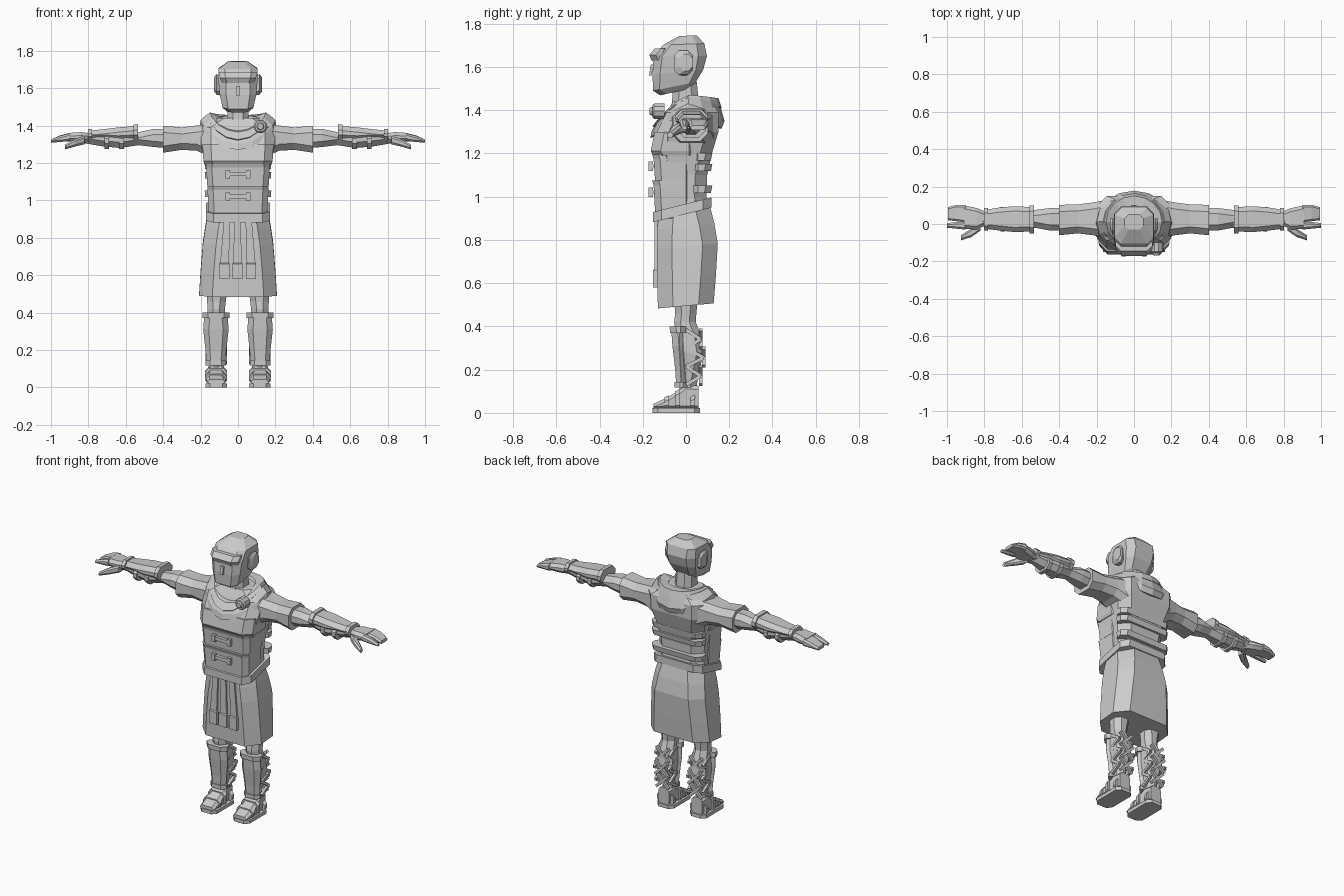
import bpy, bmesh, math
from mathutils import Vector

grey = bpy.data.materials.new("plain_grey")
grey.diffuse_color = (0.6, 0.6, 0.6, 1)


def finish(name, bm):
    bmesh.ops.recalc_face_normals(bm, faces=bm.faces[:])
    me = bpy.data.meshes.new(name)
    bm.to_mesh(me)
    bm.free()
    me.materials.append(grey)
    ob = bpy.data.objects.new(name, me)
    bpy.context.collection.objects.link(ob)
    return ob


def ring(axis, t, a0, a1, b0, b1, c, slope=0.0):
    """Chamfered rectangle across an axis; slope tilts it along b."""
    k = min(c, (a1 - a0) * .49, (b1 - b0) * .49)
    flat = [(a0 + k, b0), (a1 - k, b0), (a1, b0 + k), (a1, b1 - k),
            (a1 - k, b1), (a0 + k, b1), (a0, b1 - k), (a0, b0 + k)]
    put = {'z': lambda a, b, s: (a, b, s), 'x': lambda a, b, s: (s, a, b),
           'y': lambda a, b, s: (a, s, b)}[axis]
    return [put(a, b, t + slope * b) for a, b in flat]


def loft(name, rings, caps=True):
    bm = bmesh.new()
    vs = [[bm.verts.new(p) for p in r] for r in rings]
    n = len(vs[0])
    for r0, r1 in zip(vs, vs[1:]):
        for i in range(n):
            j = (i + 1) % n
            bm.faces.new((r0[i], r0[j], r1[j], r1[i]))
    if caps:
        bm.faces.new(vs[0])
        bm.faces.new(vs[-1])
    return finish(name, bm)


def tower(name, rows, c, slope=0.0):
    """Upright loft, rows of (z, half width, front y, back y)."""
    return loft(name, [ring('z', z, -w, w, f, b, c, slope) for z, w, f, b in rows])


def side_loft(name, s, axis, rows, c):
    """Loft for a limb part, flipped to the other side when s is -1."""
    rings = [ring(axis, *r, c) for r in rows]
    return loft(name, [[(s * x, y, z) for x, y, z in r] for r in rings])


def bars(name, segments, w, t, normal=None):
    """Flat straps laid between pairs of points."""
    bm = bmesh.new()
    for p, q, nrm in segments:
        p, q, nrm = Vector(p), Vector(q), Vector(nrm)
        d = (q - p).normalized()
        u = d.cross(nrm).normalized() * w / 2
        v = nrm.normalized() * t / 2
        e = [[bm.verts.new(o + a * u + b * v) for a, b in
              ((-1, -1), (1, -1), (1, 1), (-1, 1))] for o in (p, q)]
        bm.faces.new(e[0])
        bm.faces.new(e[1])
        for i in range(4):
            j = (i + 1) % 4
            bm.faces.new((e[0][i], e[0][j], e[1][j], e[1][i]))
    return finish(name, bm)


# Head, hair fringe and neck
loft("head", [ring('z', z, -w, w, f, b, c, s) for z, w, f, b, c, s in (
    (1.495, .06, -.12, .02, .03, .22), (1.52, .083, -.152, .045, .03, .2),
    (1.58, .098, -.155, .08, .035, .1), (1.65, .106, -.15, .097, .04, 0),
    (1.705, .105, -.105, .085, .035, .03), (1.744, .05, -.03, .05, .02, .02))])
tower("hair_fringe", ((1.628, .088, -.158, -.08), (1.655, .097, -.17, -.08),
                      (1.685, .1, -.145, -.07)), .03)
tower("neck", ((1.34, .075, -.08, .08), (1.43, .058, -.065, .06),
               (1.53, .056, -.06, .05)), .03)
bars("nose", [((0, -.157, 1.61), (0, -.165, 1.56), (0, -1, 0))], .02, .012)

# Torso under the armour
tower("torso", ((.90, .16, -.13, .108), (1.0, .155, -.135, .095),
                (1.1, .16, -.135, .098), (1.2, .175, -.145, .12),
                (1.3, .198, -.135, .15), (1.39, .2, -.09, .15),
                (1.44, .13, -.06, .12)), .055)

# Overlapping front plates and chest lip
for i, (lo, hi, w) in enumerate(((.93, 1.075, .163), (1.075, 1.195, .17))):
    tower("belly_plate_%d" % i, ((lo, w - .006, -.143, .03), (hi - .02, w, -.15, .03),
                                 (hi, w, -.157, .03)), .03)
tower("chest_plate", ((1.19, .178, -.15, .06), (1.21, .185, -.163, .06),
                      (1.30, .19, -.145, .06)), .045)

# Back straps
for i, z in enumerate((1.035, 1.135, 1.185)):
    tower("back_strap_%d" % i, ((z - .017, .176, .025, .115), (z + .017, .178, .025, .122)), .03)

# Front buckles with end clasps
for z in (1.02, 1.14):
    bars("buckle", [((-.06, -.16, z), (.06, -.16, z), (0, -1, 0)),
                    ((-.055, -.163, z - .022), (-.055, -.163, z + .022), (0, -1, 0)),
                    ((.055, -.163, z - .022), (.055, -.163, z + .022), (0, -1, 0))], .022, .02)

# Belt and skirt
tower("belt", ((.92, .172, -.153, .118), (.967, .17, -.153, .118)), .04, .25)
tower("skirt", ((.495, .208, -.13, .128), (.62, .2, -.133, .138),
                (.77, .188, -.135, .147), (.86, .175, -.133, .132),
                (.95, .158, -.125, .11)), .07, .09)

# Hanging strips, widening towards the hem, with end weights
for x in (-.072, -.003, .07):
    a = .027
    loft("front_strip", [[(x * k - a * h, -.13, z), (x * k + a * h, -.13, z),
                          (x * k + a * h, y, z), (x * k - a * h, y, z)]
                         for z, k, h, y in ((.58, 1, 1, -.152), (.66, 1, 1, -.152),
                                            (.665, 1, .85, -.146), (.91, .8, .6, -.146))])


# Draped cloak around the shoulders
def drape(rx, yf, yb, zf, zs, zb, n=16):
    pts = []
    for i in range(n):
        a = math.tau * i / n
        c, s = math.cos(a), math.sin(a)
        end = zb if s > 0 else zf
        y = (yf + yb) / 2 + (yb - yf) / 2 * s
        pts.append((rx * c, y, zs + (end - zs) * abs(s) ** 1.4))
    return pts


loft("cloak", [drape(.17, -.12, .12, 1.29, 1.37, 1.32),
               drape(.205, -.165, .165, 1.27, 1.39, 1.315),
               drape(.2, -.158, .178, 1.305, 1.43, 1.35),
               drape(.165, -.125, .155, 1.36, 1.46, 1.43),
               drape(.105, -.09, .105, 1.37, 1.44, 1.455),
               drape(.07, -.07, .07, 1.35, 1.41, 1.42)], caps=False)
loft("cloak_fold", [drape(.15, -.14, .13, 1.315, 1.43, 1.41),
                    drape(.165, -.155, .165, 1.325, 1.455, 1.41),
                    drape(.15, -.125, .15, 1.365, 1.47, 1.455),
                    drape(.1, -.085, .1, 1.375, 1.445, 1.455)], caps=False)

# Round cloak pin
for name, r, y0, y1 in (("pin_disc", .037, -.10, -.155), ("pin_boss", .02, -.15, -.168)):
    loft(name, [[(.12 + k * r * math.cos(math.tau * i / 10), y,
                  1.395 + k * r * math.sin(math.tau * i / 10)) for i in range(10)]
                for k, y in ((1, y0), (1, y1 + .008), (.8, y1))])

for s in (1, -1):
    # Ears
    side_loft("ear", s, 'x', ((.09, -.04, .02, 1.56, 1.66), (.115, -.055, .03, 1.565, 1.675),
                              (.127, -.03, .03, 1.58, 1.66)), .02)
    # Sleeve and arm
    side_loft("sleeve", s, 'x', ((.14, -.07, .13, 1.23, 1.41), (.22, -.06, .115, 1.265, 1.4),
                                 (.3, -.05, .105, 1.27, 1.39),
                                 (.4, -.06, .102, 1.255, 1.398)), .035)
    side_loft("arm", s, 'x', ((.38, -.035, .085, 1.28, 1.38), (.45, -.035, .085, 1.285, 1.382),
                              (.53, -.02, .075, 1.295, 1.365), (.63, -.035, .085, 1.28, 1.375),
                              (.72, -.025, .075, 1.288, 1.37),
                              (.82, -.01, .065, 1.305, 1.36)), .03)
    # Forearm guard with raised cuffs
    side_loft("arm_guard", s, 'x', ((.54, -.04, .09, 1.325, 1.398), (.64, -.043, .095, 1.32, 1.39),
                                    (.72, -.035, .088, 1.325, 1.38),
                                    (.8, -.025, .075, 1.325, 1.372)), .025)
    side_loft("guard_upper_cuff", s, 'x', ((.535, -.05, .1, 1.32, 1.407),
                                           (.56, -.05, .1, 1.32, 1.405)), .03)
    side_loft("guard_lower_cuff", s, 'x', ((.78, -.035, .085, 1.315, 1.382),
                                           (.803, -.035, .085, 1.315, 1.38)), .025)
    for x in (.61, .69):
        side_loft("guard_strap", s, 'x', ((x, -.04, .09, 1.274, 1.36),
                                          (x + .025, -.04, .09, 1.274, 1.36)), .03)
    # Hand, grouped fingers, index finger and thumb
    side_loft("palm", s, 'x', ((.79, -.005, .065, 1.308, 1.358), (.84, -.03, .085, 1.31, 1.365),
                               (.91, -.025, .1, 1.315, 1.36)), .018)
    side_loft("fingers", s, 'x', ((.9, .008, .102, 1.315, 1.36), (.95, .015, .102, 1.315, 1.348),
                                  (.995, .02, .09, 1.308, 1.328)), .01)
    side_loft("index_finger", s, 'x', ((.9, -.03, .012, 1.318, 1.358),
                                       (.95, -.025, .01, 1.312, 1.345),
                                       (1.0, -.02, .005, 1.308, 1.326)), .01)
    side_loft("thumb", s, 'x', ((.82, -.035, .02, 1.3, 1.345), (.87, -.07, -.025, 1.288, 1.328),
                                (.925, -.088, -.06, 1.272, 1.298)), .01)
    # Leg
    side_loft("leg", s, 'z', ((.09, .082, .152, -.03, .05), (.14, .082, .152, -.03, .052),
                              (.28, .062, .172, -.04, .08), (.36, .066, .168, -.045, .068),
                              (.42, .07, .163, -.055, .045), (.46, .065, .165, -.05, .048),
                              (.58, .05, .175, -.06, .06)), .03)
    # Shin guard with rims
    side_loft("shin_guard", s, 'z', ((.12, .07, .168, -.045, .0), (.2, .062, .174, -.05, .0),
                                     (.31, .05, .186, -.063, .0),
                                     (.385, .056, .18, -.068, .0)), .03)
    side_loft("shin_top_rim", s, 'z', ((.37, .045, .19, -.074, .005),
                                       (.4, .045, .19, -.076, .005)), .03)
    side_loft("shin_bottom_rim", s, 'z', ((.118, .063, .174, -.053, .01),
                                          (.143, .063, .174, -.053, .01)), .025)
    # Crossed laces round the calf
    laces = []
    for k in range(3):
        z0, z1 = .13 + .085 * k, .215 + .085 * k
        y = .068 + (.014 if k == 1 else 0)
        for a, b in ((z0, z1), (z1, z0)):
            laces.append(((s * .075, y, a), (s * .16, y, b), (0, 1, 0)))
        for x, m in ((.068, -1), (.167, 1)):
            laces.append(((s * x, .0, z1), (s * x, y, z0 + .04), (s * m, 0, 0)))
            laces.append(((s * x, .0, z0), (s * x, y, z0 + .04), (s * m, 0, 0)))
    bars("laces", laces, .017, .016)
    # Sandalled foot
    side_loft("sole", s, 'z', ((0, .058, .174, -.155, .065), (.022, .058, .174, -.155, .065)), .025)
    side_loft("foot", s, 'y', ((-.15, .068, .165, .015, .042), (-.09, .064, .17, .015, .07),
                               (-.03, .07, .164, .015, .105), (.0, .075, .16, .015, .13),
                               (.058, .08, .155, .015, .125)), .018)
    for y, h in ((-.1, .072), (-.05, .1), (.02, .075)):
        side_loft("sandal_strap", s, 'y', ((y, .058, .176, .015, h),
                                           (y + .022, .058, .176, .015, h + .01)), .02)
